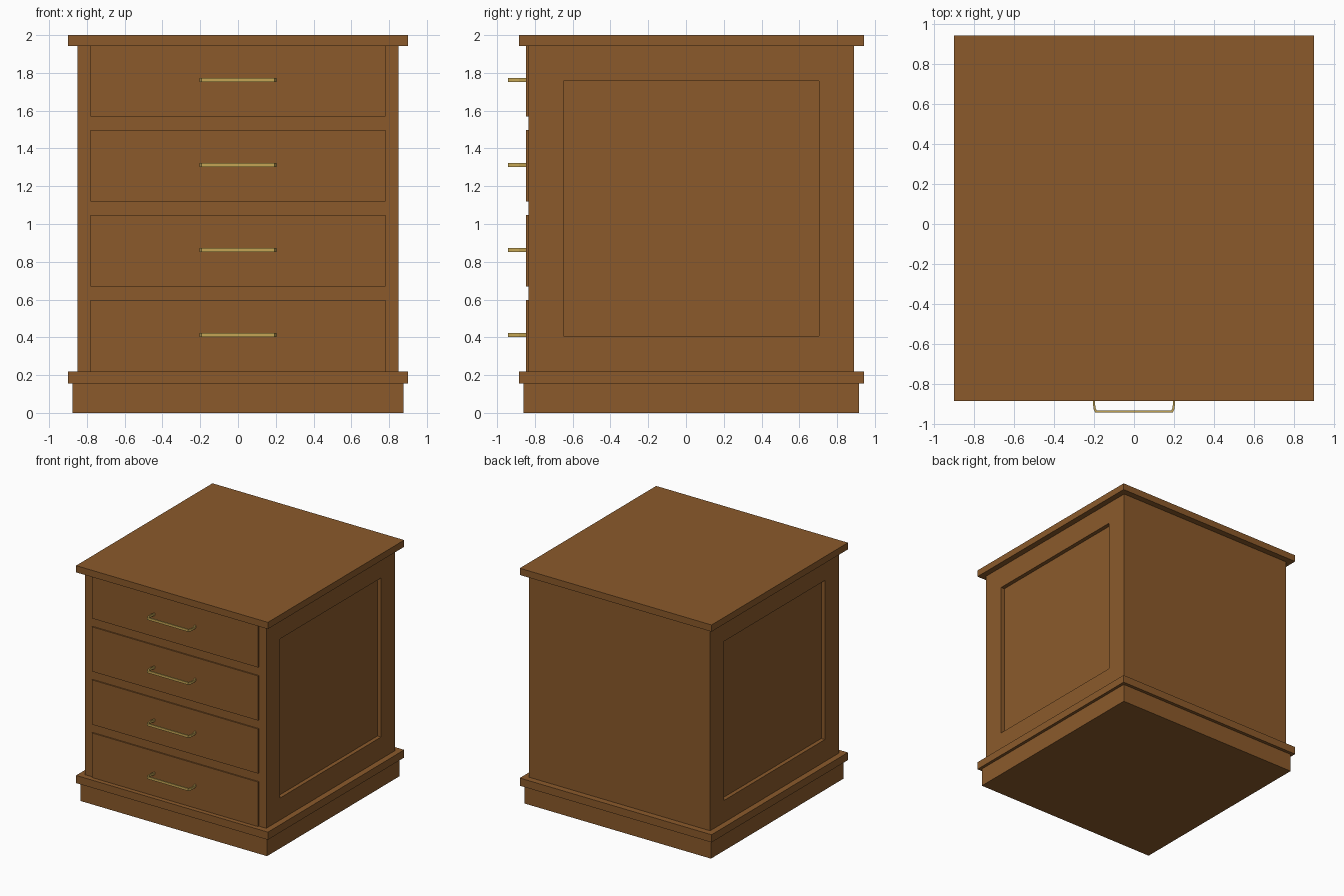
import bpy, bmesh
from mathutils import Vector

if "Cube" in bpy.data.objects:
    bpy.data.objects.remove(bpy.data.objects["Cube"])


def material(name, rgb):
    m = bpy.data.materials.new(name)
    m.diffuse_color = (*rgb, 1)
    m.use_nodes = True
    m.node_tree.nodes["Principled BSDF"].inputs["Base Color"].default_value = m.diffuse_color
    return m


wood = material("brown wood", (0.258, 0.102, 0.024))
brass = material("brass", (0.56, 0.38, 0.09))


def finish(name, bm, mat):
    bmesh.ops.recalc_face_normals(bm, faces=bm.faces)
    me = bpy.data.meshes.new(name)
    bm.to_mesh(me)
    bm.free()
    me.materials.append(mat)
    ob = bpy.data.objects.new(name, me)
    bpy.context.collection.objects.link(ob)
    return ob


def box_bm(x, y0, y1, z0, z1):
    """Box spanning -x..x, y0..y1, z0..z1."""
    bm = bmesh.new()
    bmesh.ops.create_cube(bm, size=1)
    bmesh.ops.scale(bm, vec=(2 * x, y1 - y0, z1 - z0), verts=bm.verts)
    bmesh.ops.translate(bm, vec=(0, (y0 + y1) / 2, (z0 + z1) / 2), verts=bm.verts)
    return bm


# Plinth, base moulding and top
finish("plinth", box_bm(0.875, -0.86, 0.915, 0, 0.155), wood)
finish("base_moulding", box_bm(0.9, -0.885, 0.943, 0.155, 0.22), wood)
finish("top", box_bm(0.9, -0.885, 0.943, 1.943, 2.0), wood)

# Carcass with a recessed panel in each side
bm = box_bm(0.85, -0.835, 0.89, 0.22, 1.943)
bm.normal_update()
sides = [f for f in bm.faces if abs(f.normal.x) > 0.9]
bmesh.ops.inset_individual(bm, faces=sides, thickness=0.264)
for f in sides:
    inward = Vector((-0.034 if f.calc_center_median().x > 0 else 0.034, 0, 0))
    new = bmesh.ops.extrude_discrete_faces(bm, faces=[f])["faces"][0]
    bmesh.ops.translate(bm, vec=inward, verts=new.verts)
finish("carcass", bm, wood)


def handle(name, z):
    """Flat bow handle: outer and inner outline, extruded upwards."""
    half = [(0.196, -0.84), (0.205, -0.885), (0.203, -0.922), (0.193, -0.943)]
    inner = [(0.186, -0.84), (0.195, -0.885), (0.193, -0.918), (0.187, -0.931)]
    outer_path = half + [(-x, y) for x, y in reversed(half)]
    inner_path = inner + [(-x, y) for x, y in reversed(inner)]
    bm = bmesh.new()
    a = [bm.verts.new((x, y, z - 0.01)) for x, y in outer_path]
    b = [bm.verts.new((x, y, z - 0.01)) for x, y in inner_path]
    faces = [bm.faces.new((a[i], a[i + 1], b[i + 1], b[i])) for i in range(len(a) - 1)]
    ext = bmesh.ops.extrude_face_region(bm, geom=faces, use_keep_orig=True)["geom"]
    bmesh.ops.translate(bm, vec=(0, 0, 0.02),
                        verts=[g for g in ext if isinstance(g, bmesh.types.BMVert)])
    finish(name, bm, brass)


# Four drawers with handles
for i in range(4):
    z = 0.22 + 0.45 * i
    finish(f"drawer_front_{i + 1}",
           box_bm(0.78, -0.846, -0.80, z, min(z + 0.378, 1.943)), wood)
    handle(f"drawer_handle_{i + 1}", z + 0.192)
